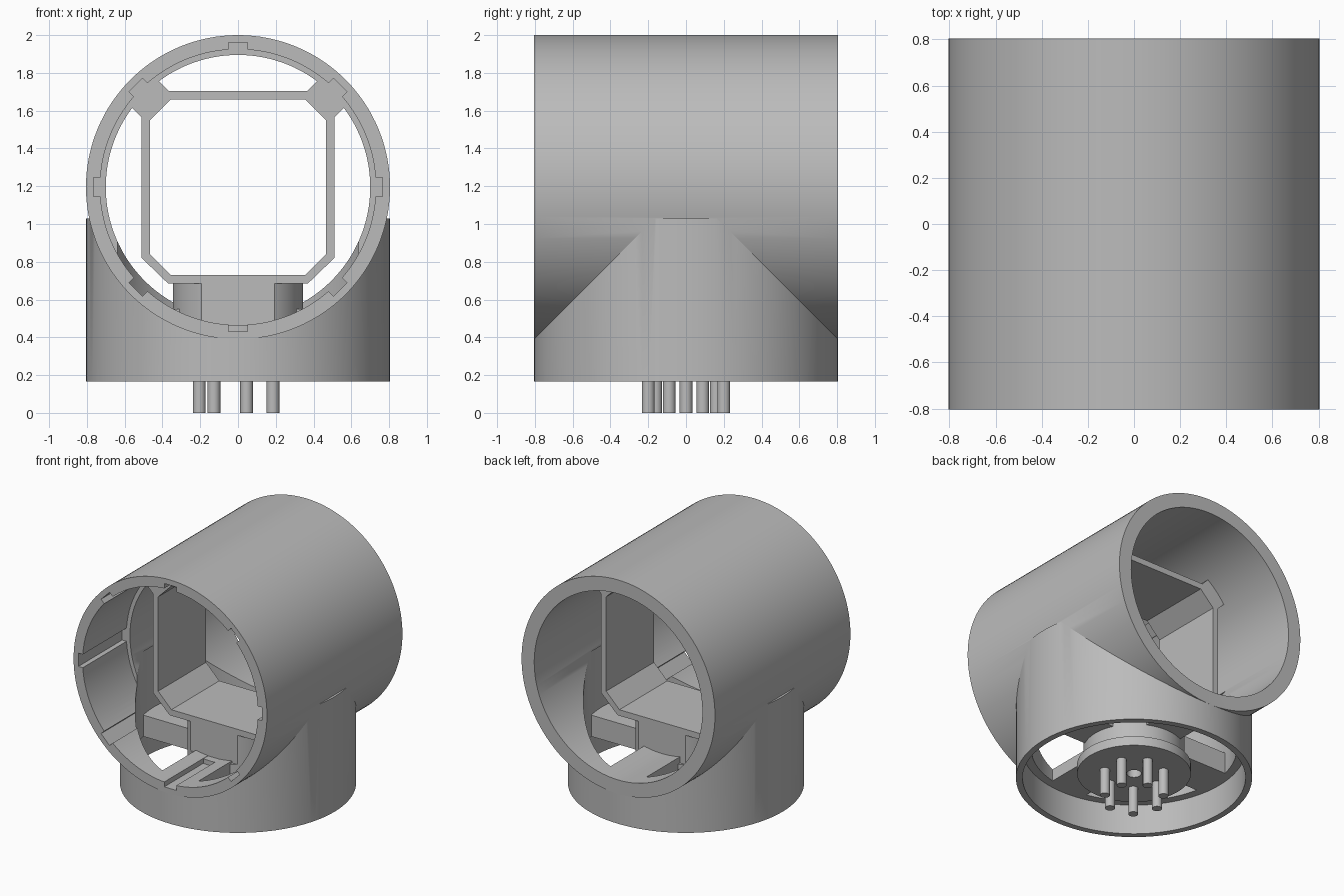
import bpy, bmesh, math
from mathutils import Matrix, Vector

if "Cube" in bpy.data.objects:
    bpy.data.objects.remove(bpy.data.objects["Cube"])

AXIS_Z = 1.195      # height of the horizontal tube's axis
HALF = 0.805        # outer radius and half length of the tubes
BORE = 0.70
BOX_Y = 0.285       # half depth of the inner frame

grey = bpy.data.materials.new("plain grey")
grey.use_nodes = True
grey.diffuse_color = (0.5, 0.5, 0.5, 1)
grey.node_tree.nodes["Principled BSDF"].inputs["Base Color"].default_value = (0.5, 0.5, 0.5, 1)


def finish(name, bm):
    bmesh.ops.recalc_face_normals(bm, faces=bm.faces)
    mesh = bpy.data.meshes.new(name)
    bm.to_mesh(mesh)
    bm.free()
    mesh.materials.append(grey)
    obj = bpy.data.objects.new(name, mesh)
    bpy.context.collection.objects.link(obj)
    return obj


def upright(name, r, z0, z1, x=0, y=0, sides=128):
    """Vertical cylinder."""
    bm = bmesh.new()
    bmesh.ops.create_cone(bm, cap_ends=True, segments=sides, radius1=r, radius2=r,
                          depth=z1 - z0, matrix=Matrix.Translation((x, y, (z0 + z1) / 2)))
    return finish(name, bm)


def lying(name, r, y0, y1):
    """Cylinder along y on the tube axis."""
    bm = bmesh.new()
    place = Matrix.Translation((0, (y0 + y1) / 2, AXIS_Z)) @ Matrix.Rotation(math.pi / 2, 4, 'X')
    bmesh.ops.create_cone(bm, cap_ends=True, segments=128, radius1=r, radius2=r,
                          depth=y1 - y0, matrix=place)
    return finish(name, bm)


def block(name, lo, hi, turn=0):
    """Box between two corners; a turn spins it about the tube axis."""
    lo, hi = Vector(lo), Vector(hi)
    bm = bmesh.new()
    bmesh.ops.create_cube(bm, size=1, matrix=Matrix.Translation((lo + hi) / 2)
                          @ Matrix.Diagonal((*(hi - lo), 1)))
    if turn:
        bmesh.ops.rotate(bm, verts=bm.verts, cent=(0, 0, AXIS_Z),
                         matrix=Matrix.Rotation(turn, 3, 'Y'))
    return finish(name, bm)


def combine(obj, tool, operation):
    """Boolean the tool into obj, then remove the tool."""
    mod = obj.modifiers.new("cut", 'BOOLEAN')
    mod.operation, mod.object, mod.solver = operation, tool, 'EXACT'
    bpy.context.view_layer.update()
    graph = bpy.context.evaluated_depsgraph_get()
    mesh = bpy.data.meshes.new_from_object(obj.evaluated_get(graph))
    obj.modifiers.clear()
    obj.data = mesh
    bpy.data.objects.remove(tool)


# Housing: crossing tubes, with a cross of spokes in the upright one
housing = lying("housing", HALF, -HALF, HALF)
combine(housing, upright("socket", HALF, 0.165, 1.03), 'UNION')
combine(housing, upright("upper_bore", BORE, 0.3, 1.03), 'DIFFERENCE')
for lo, hi in (((-0.75, -0.15, 0.32), (0.75, 0.15, 0.55)),
               ((-0.15, -0.75, 0.32), (0.15, 0.75, 0.55))):
    combine(housing, block("spoke", lo, hi), 'UNION')
combine(housing, upright("lower_bore", 0.76, 0.1, 0.39), 'DIFFERENCE')
combine(housing, lying("tube_bore", BORE, -1, 1), 'DIFFERENCE')
combine(housing, lying("front_recess", 0.73, -1, -BOX_Y), 'DIFFERENCE')

# Eight key slots around the front recess
for i in range(4):
    slot = block("slot", (-0.765, -1, AXIS_Z - 0.05), (0.765, -BOX_Y, AXIS_Z + 0.05),
                 i * math.pi / 4)
    combine(housing, slot, 'DIFFERENCE')

# Hub with a flange and a blind centre hole
hub = upright("hub", 0.345, 0.24, 0.465)
combine(hub, upright("flange", 0.388, 0.2, 0.27), 'UNION')
combine(hub, upright("centre_hole", 0.05, 0.1, 0.4), 'DIFFERENCE')

# Pedestal: hub continued upwards, trimmed flush with the frame
pedestal = upright("pedestal", 0.345, 0.42, 0.69)
combine(pedestal, block("trim", (-1, -BOX_Y, 0), (1, BOX_Y, 1)), 'INTERSECT')

# Ring of seven contact pins
pins = []
for i in range(7):
    a = math.pi + i * math.tau / 7
    pins.append(upright(f"pin_{i + 1}", 0.034, 0, 0.21,
                        0.205 * math.cos(a), 0.205 * math.sin(a), 24))


def octagon(x, cx, z0, z1, cz0, cz1):
    right = [(cx, z0), (x, cz0), (x, cz1), (cx, z1)]
    return right + [(-px, pz) for px, pz in reversed(right)]


# Chamfered rectangular frame, open front and back
bm = bmesh.new()
loops = []
for ring in (octagon(0.51, 0.37, 0.685, 1.705, 0.82, 1.57),
             octagon(0.465, 0.355, 0.73, 1.66, 0.84, 1.55)):
    for y in (-BOX_Y, BOX_Y):
        loops.append([bm.verts.new((x, y, z)) for x, z in ring])
of, ob, nf, nb = loops
for a, b in ((of, ob), (nf, nb), (of, nf), (ob, nb)):
    for i in range(8):
        j = (i + 1) % 8
        bm.faces.new((a[i], a[j], b[j], b[i]))
frame = finish("frame", bm)

# Struts from the frame's upper corners to the tube wall
struts = [block(f"{side}_strut", (-0.1, -BOX_Y, AXIS_Z + 0.6), (0.1, BOX_Y, AXIS_Z + 0.75), turn)
          for side, turn in (("left", math.pi / 4), ("right", -math.pi / 4))]

# Smooth the round walls, keep the edges sharp
bpy.ops.object.select_all(action='DESELECT')
for obj in [housing, hub, pedestal, *pins]:
    obj.select_set(True)
bpy.context.view_layer.objects.active = housing
bpy.ops.object.shade_smooth_by_angle(angle=math.radians(25))
